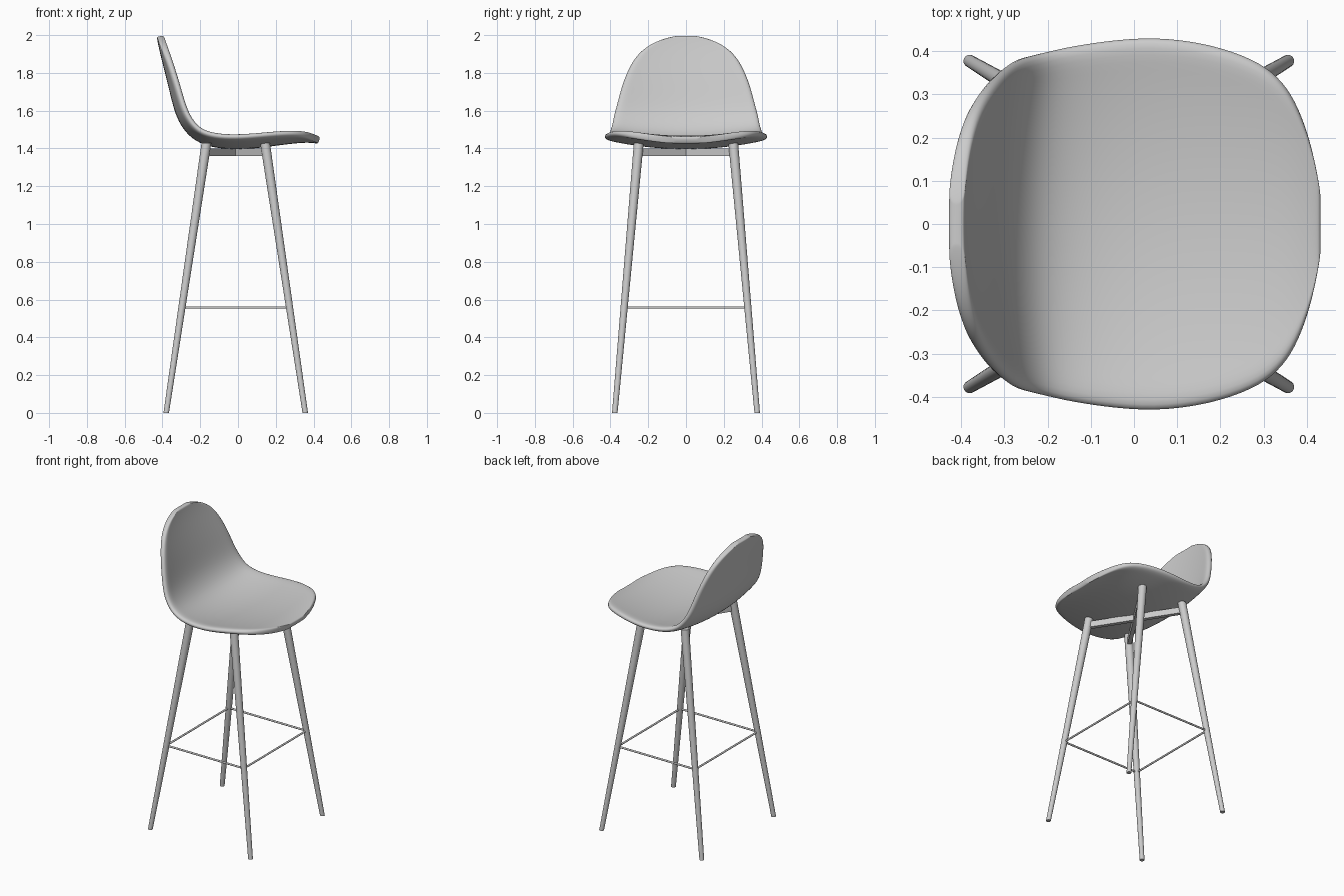
import bpy, bmesh, math
from mathutils import Vector

if "Cube" in bpy.data.objects:
    bpy.data.objects.remove(bpy.data.objects["Cube"])


def new_object(name, bm, smooth=True):
    bmesh.ops.recalc_face_normals(bm, faces=bm.faces)
    me = bpy.data.meshes.new(name)
    bm.to_mesh(me)
    bm.free()
    ob = bpy.data.objects.new(name, me)
    bpy.context.collection.objects.link(ob)
    if smooth:
        bpy.ops.object.select_all(action='DESELECT')
        ob.select_set(True)
        bpy.context.view_layer.objects.active = ob
        bpy.ops.object.shade_smooth_by_angle(angle=math.radians(40))
    return ob


def leg_point(sx, sy, z):
    # centre line of a splayed leg at height z
    f = z / 1.43
    return Vector((-0.012 + sx * (0.368 - 0.213 * f), sy * (0.377 - 0.127 * f), z))


def rod(name, a, b, r):
    bm = bmesh.new()
    d = b - a
    bmesh.ops.create_cone(bm, cap_ends=True, segments=12, radius1=r, radius2=r, depth=d.length)
    rot = d.to_track_quat('Z', 'Y')
    for v in bm.verts:
        v.co = rot @ v.co + (a + b) / 2
    return new_object(name, bm)


# Seat shell: centre-line profile from front lip to top of back (x, z, half width)
profile = [
    (0.430, 1.441, 0.06), (0.418, 1.445, 0.14), (0.402, 1.447, 0.21),
    (0.372, 1.449, 0.29), (0.335, 1.448, 0.345), (0.28, 1.443, 0.385),
    (0.18, 1.430, 0.42), (0.05, 1.413, 0.437), (-0.08, 1.414, 0.425),
    (-0.18, 1.435, 0.41), (-0.25, 1.478, 0.395), (-0.30, 1.55, 0.385),
    (-0.327, 1.63, 0.365), (-0.35, 1.73, 0.34), (-0.375, 1.83, 0.30),
    (-0.394, 1.905, 0.25), (-0.405, 1.955, 0.18), (-0.410, 1.982, 0.11),
    (-0.412, 1.995, 0.05)]
COLS = 12
bm = bmesh.new()
rows = []
for i, (x, z, w) in enumerate(profile):
    a, b = profile[max(i - 1, 0)], profile[min(i + 1, len(profile) - 1)]
    n = Vector((b[1] - a[1], 0, a[0] - b[0])).normalized()
    row = []
    for j in range(COLS + 1):
        y = w * (2 * j / COLS - 1)
        # sides dish up towards the sitter
        row.append(bm.verts.new(Vector((x, y, z)) + n * 0.05 * (y / 0.43) ** 2))
    rows.append(row)
for r0, r1 in zip(rows, rows[1:]):
    for j in range(COLS):
        bm.faces.new((r0[j], r0[j + 1], r1[j + 1], r1[j]))
seat = new_object("seat_shell", bm, smooth=False)
for p in seat.data.polygons:
    p.use_smooth = True
sol = seat.modifiers.new("thickness", 'SOLIDIFY')
sol.thickness = 0.037
sol.offset = 0
sub = seat.modifiers.new("smooth", 'SUBSURF')
sub.levels = sub.render_levels = 2

# Tapered splayed legs
for sx, end in ((-1, "back"), (1, "front")):
    for sy, side in ((-1, "right"), (1, "left")):
        bm = bmesh.new()
        bmesh.ops.create_cone(bm, cap_ends=True, segments=24, radius1=0.0145,
                              radius2=0.026, depth=1.43)
        for v in bm.verts:
            c = leg_point(sx, sy, v.co.z + 0.715)
            v.co = Vector((v.co.x + c.x, v.co.y + c.y, c.z))
        new_object(f"{end}_{side}_leg", bm)

# Thin footrest rods joining the legs
corners = [(-1, -1), (1, -1), (1, 1), (-1, 1)]
for k, name in enumerate(("right", "front", "left", "back")):
    rod(f"{name}_footrest_rod", leg_point(*corners[k], 0.558),
        leg_point(*corners[(k + 1) % 4], 0.558), 0.006)

# Crossed support bars under the seat
for k in (0, 1):
    a, b = leg_point(*corners[k], 1.38), leg_point(*corners[k + 2], 1.38)
    d = b - a
    side = Vector((-d.y, d.x, 0)).normalized() * 0.0125
    bm = bmesh.new()
    bmesh.ops.create_cube(bm, size=2)
    for v in bm.verts:
        v.co = (a + b) / 2 + d / 2 * v.co.x + side * v.co.y + Vector((0, 0, 0.02 * v.co.z))
    new_object(f"support_bar_{k + 1}", bm, smooth=False)
